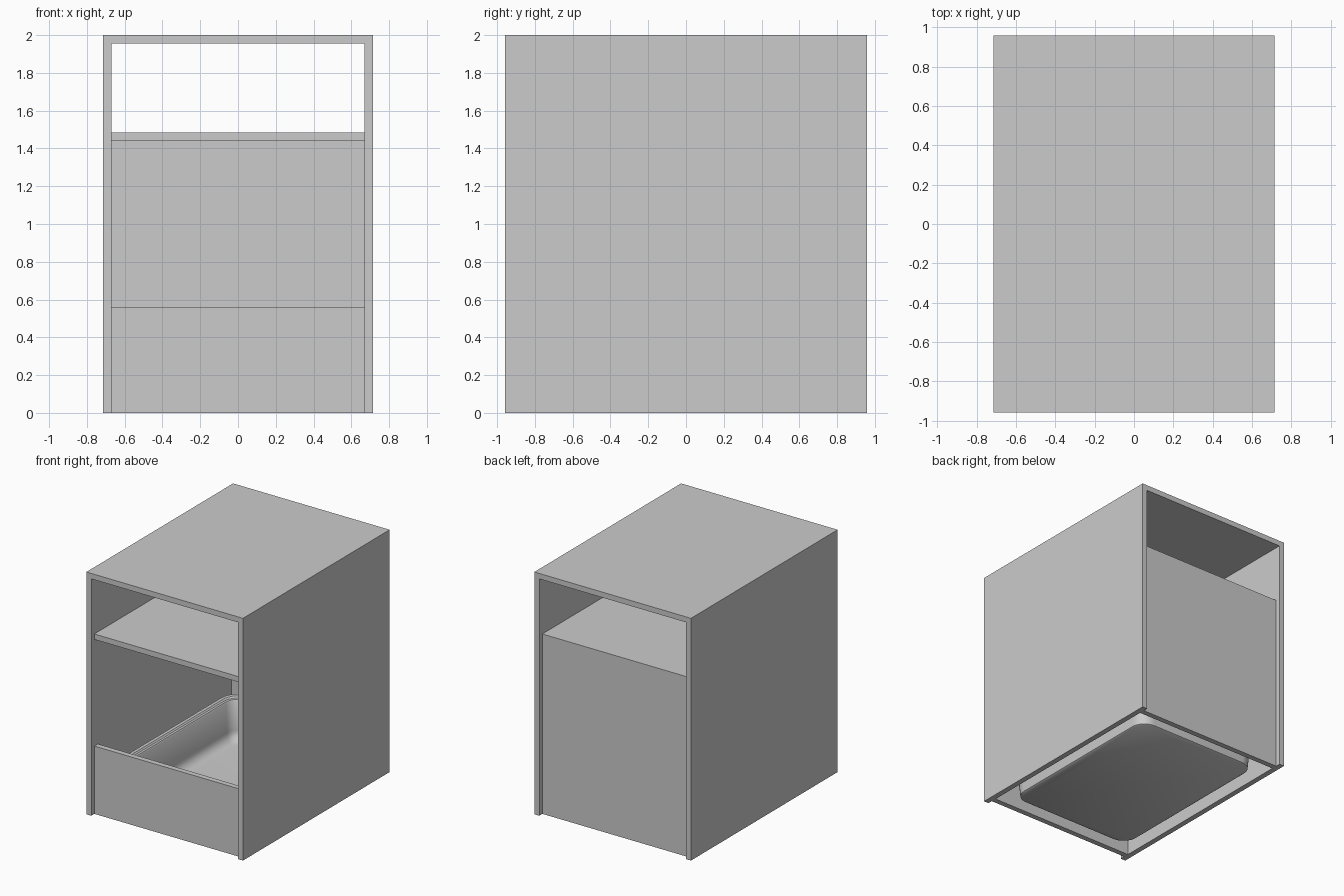
import bpy, bmesh, math

if "Cube" in bpy.data.objects:
    bpy.data.objects.remove(bpy.data.objects["Cube"])

W, D, H, T = 0.715, 0.957, 2.0, 0.045   # half width, half depth, height, board thickness
IN = W - T                              # inner half width
INSET = 0.04                            # front/back boards sit back from the side edges


def obj_from_bm(name, bm):
    bmesh.ops.recalc_face_normals(bm, faces=bm.faces)
    me = bpy.data.meshes.new(name)
    bm.to_mesh(me)
    bm.free()
    ob = bpy.data.objects.new(name, me)
    bpy.context.collection.objects.link(ob)
    return ob


def board(name, lo, hi):
    bm = bmesh.new()
    bmesh.ops.create_cube(bm, size=1)
    for v in bm.verts:
        v.co = [l + (c + 0.5) * (h - l) for c, l, h in zip(v.co, lo, hi)]
    return obj_from_bm(name, bm)


def rounded_rect(hx, hy, r, z, seg=8):
    pts = []
    for i, (sx, sy) in enumerate(((1, 1), (-1, 1), (-1, -1), (1, -1))):
        for k in range(seg + 1):
            a = math.pi / 2 * (i + k / seg)
            pts.append((sx * (hx - r) + r * math.cos(a), sy * (hy - r) + r * math.sin(a), z))
    return pts


# Cabinet boards
for side, s in (("left", -1), ("right", 1)):
    xs = sorted((s * IN, s * W))
    board(side + "_side_panel", (xs[0], -D, 0), (xs[1], D, H - T))
board("top_panel", (-W, -D, H - T), (W, D, H))
board("shelf", (-IN, -D + INSET, 1.44), (IN, D - INSET, 1.485))
board("low_front_panel", (-IN, -D + INSET, 0), (IN, -D + INSET + T, 0.56))
board("back_panel", (-IN, D - INSET - T, 0), (IN, D - INSET, 1.44))

# Litter tray: rounded rings given as (inward offset from rim edge, height)
RX, RY, RR = 0.64, 0.85, 0.16
profile = [(0.085, 0.005), (0.075, 0.012), (0.05, 0.31), (0.015, 0.32), (0.012, 0.30),
           (0.0, 0.30), (0.0, 0.35), (0.008, 0.357), (0.035, 0.357), (0.045, 0.345),
           (0.065, 0.345), (0.072, 0.335)]
# inner wall curving into the floor
profile += [(0.09 + 0.08 * (1 - math.cos(a)), 0.105 - 0.08 * math.sin(a))
            for a in (math.pi / 2 * k / 6 for k in range(7))]
bm = bmesh.new()
rings = [[bm.verts.new(p) for p in rounded_rect(RX - o, RY - o, max(RR - o * 0.5, 0.05), z)]
         for o, z in profile]
for a, b in zip(rings, rings[1:]):
    n = len(a)
    for i in range(n):
        bm.faces.new((a[i], a[(i + 1) % n], b[(i + 1) % n], b[i]))
bm.faces.new(rings[0])
bm.faces.new(rings[-1])
tray = obj_from_bm("litter_tray", bm)
bpy.context.view_layer.objects.active = tray
tray.select_set(True)
bpy.ops.object.shade_smooth_by_angle(angle=math.radians(35))
